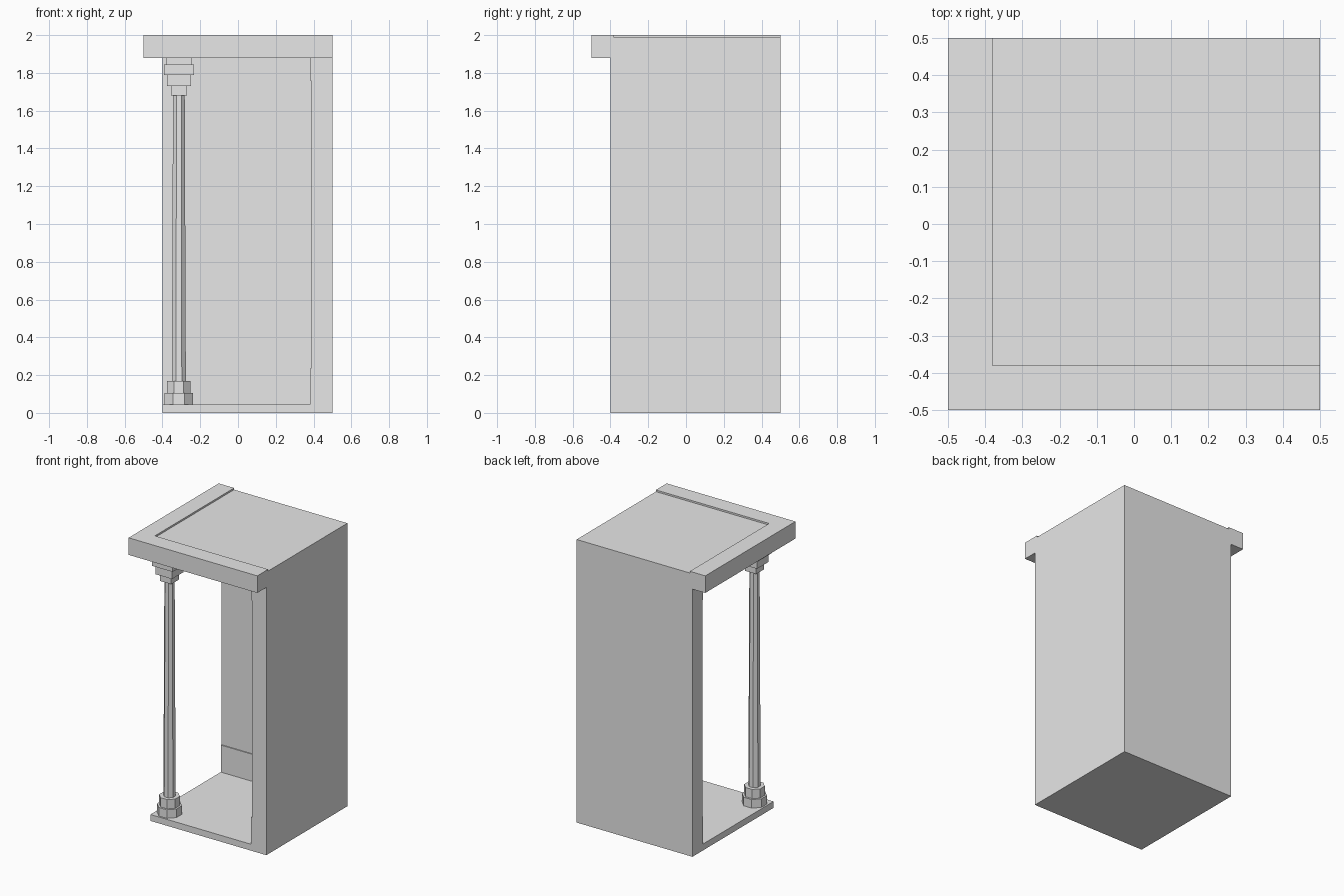
import bpy, bmesh, math

if "Cube" in bpy.data.objects:
    bpy.data.objects.remove(bpy.data.objects["Cube"])

stone = bpy.data.materials.new("light_stone")
stone.diffuse_color = (0.8, 0.8, 0.8, 1)
stone.use_nodes = True
stone.node_tree.nodes["Principled BSDF"].inputs["Base Color"].default_value = stone.diffuse_color


def add_object(name, bm):
    bmesh.ops.recalc_face_normals(bm, faces=bm.faces)
    mesh = bpy.data.meshes.new(name)
    bm.to_mesh(mesh)
    bm.free()
    mesh.materials.append(stone)
    obj = bpy.data.objects.new(name, mesh)
    bpy.context.collection.objects.link(obj)
    return obj


def box(name, lo, hi):
    bm = bmesh.new()
    bmesh.ops.create_cube(bm, size=1)
    for v in bm.verts:
        v.co = [(a + b) / 2 + c * (b - a) for a, b, c in zip(lo, hi, v.co)]
    return add_object(name, bm)


def octagon(name, x, y, z0, z1, a0, a1):
    """Eight-sided drum with a flat facing front; a0, a1 are half widths."""
    bm = bmesh.new()
    k = 1 / math.cos(math.pi / 8)
    rings = [[bm.verts.new((x + a * k * math.cos((i + .5) * math.pi / 4),
                            y + a * k * math.sin((i + .5) * math.pi / 4), z))
              for i in range(8)] for z, a in ((z0, a0), (z1, a1))]
    for ring in rings:
        bm.faces.new(ring)
    for i in range(8):
        j = (i + 1) % 8
        bm.faces.new((rings[0][i], rings[0][j], rings[1][j], rings[1][i]))
    return add_object(name, bm)


# Corner room: floor, two walls and overhanging roof carved from one block
room = box("corner_room", (-.5, -.5, 0), (.5, .5, 2))
cuts = [
    ((-.7, -.7, -.2), (.7, -.4, 1.88)),      # under the front overhang
    ((-.7, -.7, -.2), (-.4, .7, 1.88)),      # under the left overhang
    ((-.6, -.6, .045), (.38, .38, 1.88)),    # interior
    ((-.55, -.55, .235), (.387, .387, 1.76)),  # wall field between trims
    ((-.38, -.38, 1.988), (.7, .7, 2.2)),    # sunken roof surface
]
for lo, hi in cuts:
    cutter = box("cutter", lo, hi)
    cutter.hide_render = True
    mod = room.modifiers.new("cut", 'BOOLEAN')
    mod.operation = 'DIFFERENCE'
    mod.solver = 'EXACT'
    mod.object = cutter
    bpy.context.view_layer.objects.active = room
    bpy.ops.object.modifier_apply(modifier=mod.name)
    bpy.data.objects.remove(cutter)

# Corner column: octagonal base and shaft
cx = cy = -.313
octagon("column_plinth", cx, cy, .045, .105, .075, .075)
octagon("column_base", cx, cy, .105, .17, .062, .062)
octagon("column_shaft", cx, cy, .17, 1.68, .037, .031)

# Square stepped capital
steps = [(1.68, 1.73, .043), (1.73, 1.79, .064), (1.79, 1.845, .079), (1.845, 1.88, .067)]
for i, (z0, z1, h) in enumerate(steps):
    box(f"capital_step_{i + 1}", (cx - h, cy - h, z0), (cx + h, cy + h, z1))
